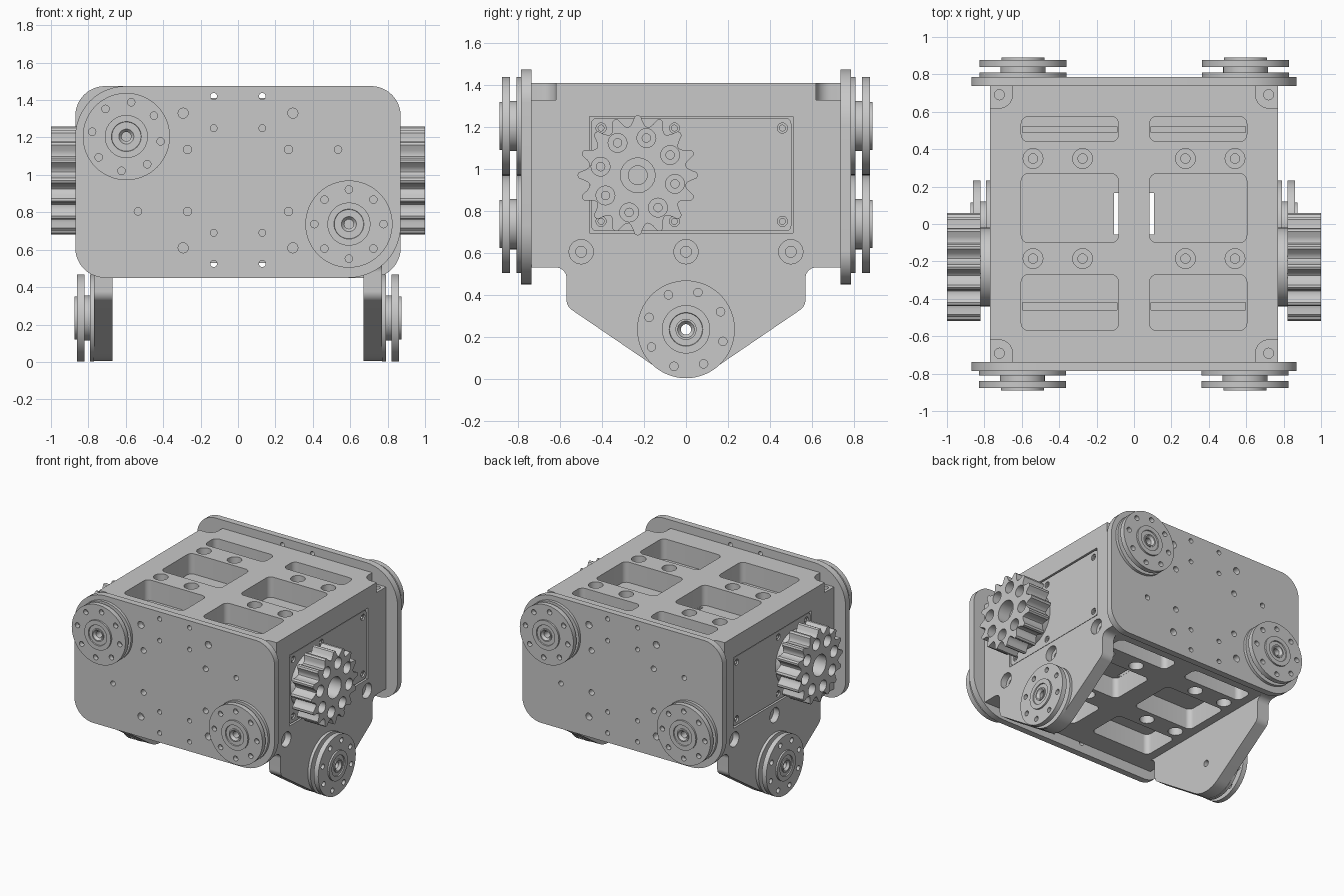
import bpy, bmesh
from math import pi, cos, sin, tan, radians
from mathutils import Matrix, Vector

if "Cube" in bpy.data.objects:
    bpy.data.objects.remove(bpy.data.objects["Cube"])

COLOUR = (0.58, 0.58, 0.58, 1)
grey = bpy.data.materials.new("machined grey")
grey.use_nodes = True
grey.diffuse_color = COLOUR
grey.node_tree.nodes["Principled BSDF"].inputs["Base Color"].default_value = COLOUR

UP = Matrix.Identity(4)


def side(s):
    """Local (u, v, w) becomes (s*w, u, v): outward from the left or right."""
    return Matrix(((0, 0, s, 0), (1, 0, 0, 0), (0, 1, 0, 0), (0, 0, 0, 1)))


def end(s):
    """Local (u, v, w) becomes (s*u, -s*w, v): outward from front (1) or back (-1)."""
    return Matrix(((s, 0, 0, 0), (0, 0, -s, 0), (0, 1, 0, 0), (0, 0, 0, 1)))


def at(m, u, v, w=0):
    return m @ Matrix.Translation((u, v, w))


def fillet(corners, steps=8):
    """Outline from (x, y, radius) corners."""
    out = []
    for i, (x, y, r) in enumerate(corners):
        p = Vector((x, y))
        if r == 0:
            out.append(p)
            continue
        d1 = (Vector(corners[i - 1][:2]) - p).normalized()
        d2 = (Vector(corners[(i + 1) % len(corners)][:2]) - p).normalized()
        half = d1.angle(d2) / 2
        c = p + (d1 + d2).normalized() * r / sin(half)
        a = (p + d1 * r / tan(half) - c).normalized()
        b = (p + d2 * r / tan(half) - c).normalized()
        out += [c + a.slerp(b, k / steps).normalized() * r for k in range(steps + 1)]
    return out


def rect(x0, x1, y0, y1, r=0):
    return fillet([(x0, y0, r), (x1, y0, r), (x1, y1, r), (x0, y1, r)])


def prism(bm, outline, h0, h1, m=UP):
    lo = [bm.verts.new(m @ Vector((x, y, h0))) for x, y in outline]
    hi = [bm.verts.new(m @ Vector((x, y, h1))) for x, y in outline]
    bm.faces.new(lo[::-1])
    bm.faces.new(hi)
    for i in range(len(lo)):
        bm.faces.new((lo[i - 1], lo[i], hi[i], hi[i - 1]))


def lathe(bm, profile, m=UP, seg=20):
    """Closed (radius, height) profile turned about local z."""
    rings = [[bm.verts.new(m @ Vector((r * cos(2 * pi * k / seg), r * sin(2 * pi * k / seg), h)))
              for r, h in profile] for k in range(seg)]
    for k in range(seg):
        for i in range(len(profile)):
            if profile[i][0] or profile[i - 1][0]:
                bm.faces.new((rings[k - 1][i - 1], rings[k - 1][i], rings[k][i], rings[k][i - 1]))
    new = [v for ring in rings for v in ring]
    bmesh.ops.remove_doubles(bm, verts=new, dist=1e-6)


def drill(bm, m, r, h0, h1):
    lathe(bm, [(0, h0), (r, h0), (r, h1), (0, h1)], m)


def counterbore(bm, m, r, depth, r2, depth2):
    """Stepped hole sunk from local w = 0."""
    lathe(bm, [(0, 0.05), (r, 0.05), (r, -depth), (r2, -depth), (r2, -depth2), (0, -depth2)], m)


def finish(name, bm):
    bmesh.ops.recalc_face_normals(bm, faces=bm.faces)
    mesh = bpy.data.meshes.new(name)
    bm.to_mesh(mesh)
    bm.free()
    mesh.materials.append(grey)
    ob = bpy.data.objects.new(name, mesh)
    bpy.context.collection.objects.link(ob)
    return ob


def cut(ob, bm):
    tool = finish("cutter", bm)
    tool.hide_render = True
    mod = ob.modifiers.new("cut", "BOOLEAN")
    mod.operation, mod.solver, mod.object = "DIFFERENCE", "EXACT", tool
    mod.use_self = True
    bpy.context.view_layer.objects.active = ob
    bpy.ops.object.modifier_apply(modifier=mod.name)
    bpy.data.objects.remove(tool)


def smooth(ob):
    bpy.ops.object.select_all(action="DESELECT")
    ob.select_set(True)
    bpy.context.view_layer.objects.active = ob
    bpy.ops.object.shade_smooth_by_angle(angle=radians(30))


def hub(name, m, phase):
    """Flanged wheel hub with a bored cap and a ring of eight holes."""
    bm = bmesh.new()
    lathe(bm, [(.025, 0), (.233, 0), (.233, .022), (.12, .022), (.12, .052), (.233, .052),
               (.233, .09), (.115, .09), (.115, .103), (.08, .103), (.078, .095), (.05, .095),
               (.05, .103), (.04, .103), (.025, .085)], m, 64)
    ob = finish(name, bm)
    holes = bmesh.new()
    for k in range(8):
        a = phase + k * pi / 4
        drill(holes, at(m, .185 * cos(a), .185 * sin(a)), .02, .04, .12)
    cut(ob, holes)
    smooth(ob)


# Main body with pockets above and below
bm = bmesh.new()
prism(bm, rect(-.77, .77, -.737, .737), .53, 1.41)
body = finish("body", bm)
pockets, holes = bmesh.new(), bmesh.new()
for s in (-1, 1):
    for y0, y1 in ((.44, .575), (-.1, .27), (-.57, -.27)):
        window = rect(*sorted((s * .083, s * .603)), y0, y1, .04)
        prism(pockets, window, 1.25, 1.5)
        prism(pockets, window, .4, .69)
    # Servo opening in the side
    prism(pockets, rect(-.46, .51, .695, 1.25), .735, .8, side(s))
    # Corner notches
    for y in (-.735, .735):
        prism(pockets, rect(s * .77 - .12, s * .77 + .12, y - .115, y + .115, .07), 1.33, 1.5)
        drill(holes, at(UP, s * .72, y * .94), .027, 1.15, 1.5)
    # Clearance grooves and cable slot
    for y0, y1 in ((-.46, -.42), (.49, .52)):
        prism(holes, rect(*sorted((s * .09, s * .595)), y0, y1), 1.15, 1.35)
    prism(holes, rect(*sorted((s * .084, s * .108)), -.055, .165), .4, 1.5)
    # Counterbored screw holes
    for x in (.275, .54):
        for y in (.35, -.185):
            counterbore(holes, at(UP, s * x, y, 1.41), .053, .08, .025, .14)
            counterbore(holes, at(UP, s * x, y, .53) @ Matrix.Rotation(pi, 4, "X"), .053, .08, .025, .14)
    for y in (-.5, 0, .5):
        counterbore(holes, at(side(s), y, .605, .77), .058, .05, .026, .13)
cut(body, pockets)
cut(body, holes)
smooth(body)

# Tapered side legs, servo panels, gears and lower hubs
for s, label in ((1, "left"), (-1, "right")):
    m = side(s)
    bm = bmesh.new()
    half = [(.625, .535, 0), (.625, .53, 0), (.57, .53, .05), (.57, .345, .06)]
    corners = half + [(0, -.043, .232)] + [(-y, z, r) for y, z, r in half[::-1]]
    prism(bm, fillet(corners, 12), .67, .77, m)
    leg = finish(label + "_leg", bm)
    tool = bmesh.new()
    drill(tool, at(m, 0, .235), .025, .6, .8)
    cut(leg, tool)
    smooth(leg)
    hub(label + "_lower_hub", at(m, 0, .235, .77), radians(72))

    bm = bmesh.new()
    prism(bm, rect(-.452, .502, .703, 1.242, .025), .734, .763, m)
    panel = finish(label + "_servo_panel", bm)
    tool = bmesh.new()
    for y in (-.405, -.055, .46):
        for z in (.75, 1.195):
            counterbore(tool, at(m, y, z, .763), .024, .012, .014, .022)
    cut(panel, tool)
    smooth(panel)

    g = at(m, -.23, .97)
    bm = bmesh.new()
    lathe(bm, [(.05, .755), (.21, .755), (.21, .825), (.05, .825)], g, 48)
    smooth(finish(label + "_gear_boss", bm))

    # Toothed gear with round valleys
    tooth = (.288, .282, .254, .238, .233, .238, .254, .282)
    n = 16 * len(tooth)
    outline = [(tooth[k % 8] * cos(pi / 2 + 2 * pi * k / n), tooth[k % 8] * sin(pi / 2 + 2 * pi * k / n))
               for k in range(n)]
    bm = bmesh.new()
    prism(bm, outline, .82, 1, g)
    gear = finish(label + "_gear", bm)
    tool = bmesh.new()
    counterbore(tool, at(g, 0, 0, 1), .083, .1, .045, .16)
    for k in range(8):
        a = radians(32 + 45 * k)
        counterbore(tool, at(g, .182 * cos(a), .182 * sin(a), 1), .045, .11, .02, .16)
    cut(gear, tool)
    smooth(gear)

# Front and back plates with offset hubs
for s, label in ((1, "front"), (-1, "back")):
    m = end(s)
    bm = bmesh.new()
    prism(bm, fillet([(-.87, .45, .16), (.87, .45, .28), (.87, 1.475, .16), (-.87, 1.475, .27)], 12),
          .737, .787, m)
    plate = finish(label + "_plate", bm)
    tool = bmesh.new()
    for u in (-1, 1):
        for x, z, r in ((.293, 1.33, .027), (.293, .61, .027), (.27, 1.135, .022), (.27, .805, .022),
                        (.13, 1.42, .018), (.13, 1.25, .018), (.13, .69, .018), (.13, .525, .018)):
            drill(tool, at(m, u * x, z), r, .7, .82)
    for x, z in ((.535, 1.135), (-.535, .805)):
        drill(tool, at(m, x, z), .02, .7, .82)
    cut(plate, tool)
    smooth(plate)
    hub(label + "_upper_hub", at(m, -.597, 1.205, .787), radians(82))
    hub(label + "_lower_hub", at(m, .593, .737, .787), 0)
